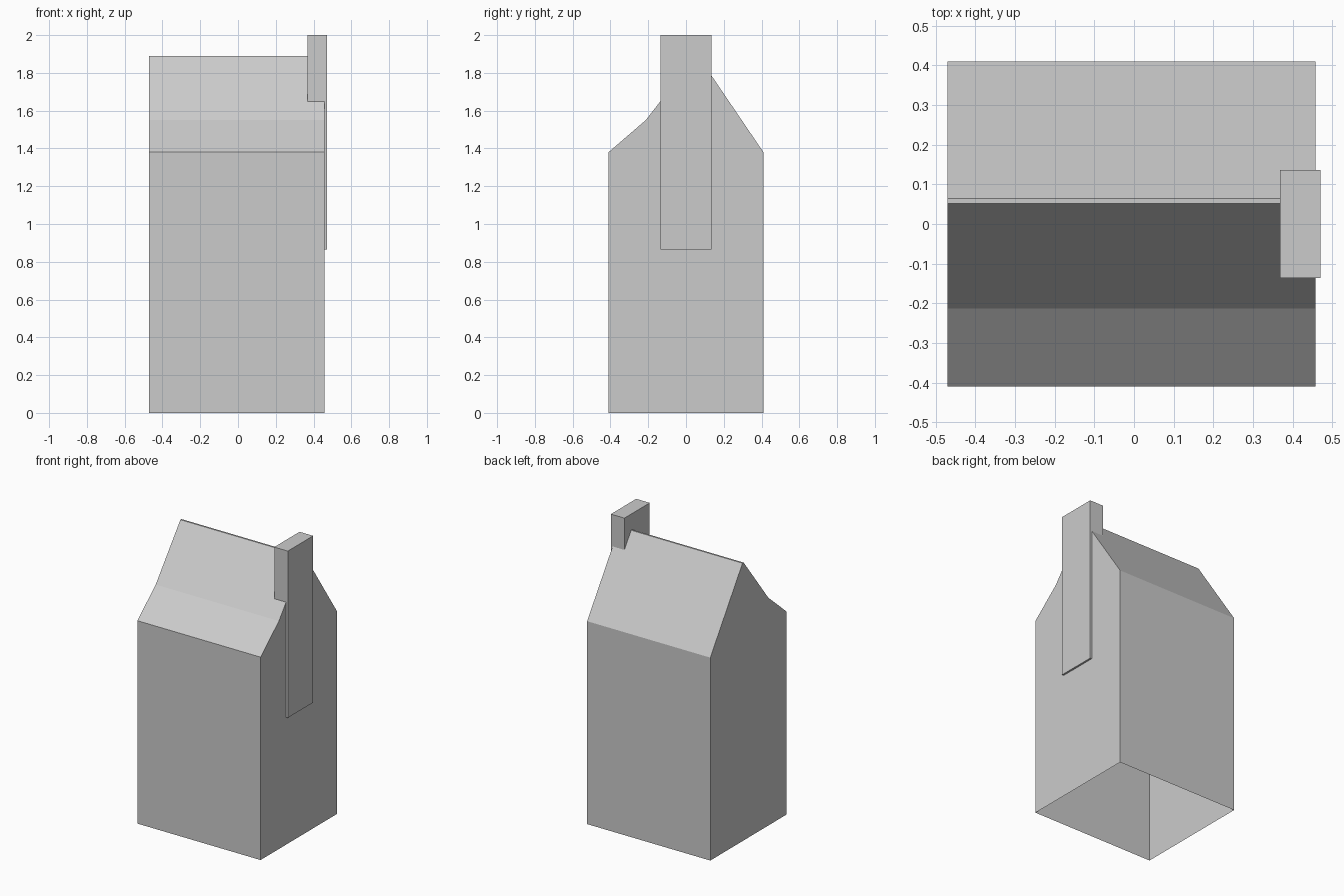
import bpy

cube = bpy.data.objects.get("Cube")
if cube:
    bpy.data.objects.remove(cube, do_unlink=True)

grey = bpy.data.materials.new("plain_grey")
grey.use_nodes = True
colour = (0.6, 0.6, 0.6, 1)
grey.diffuse_color = colour
grey.node_tree.nodes["Principled BSDF"].inputs["Base Color"].default_value = colour


def extrude_x(name, profile, x0, x1, open_edge=None):
    """Run a (y, z) profile along x, leaving one side open if asked."""
    n = len(profile)
    verts = [(x, y, z) for x in (x0, x1) for y, z in profile]
    faces = [tuple(range(n)), tuple(reversed(range(n, 2 * n)))]
    for i in range(n):
        j = (i + 1) % n
        if i != open_edge:
            faces.append((j, i, i + n, j + n))
    mesh = bpy.data.meshes.new(name)
    mesh.from_pydata(verts, [], faces)
    mesh.materials.append(grey)
    obj = bpy.data.objects.new(name, mesh)
    bpy.context.collection.objects.link(obj)
    return obj


# House shell: gabled profile with a kinked front slope, narrow ridge, open base
house = [(-0.41, 0), (-0.41, 1.38), (-0.213, 1.55), (0.052, 1.89),
         (0.064, 1.89), (0.41, 1.38), (0.41, 0)]
extrude_x("house_shell", house, -0.47, 0.457, open_edge=len(house) - 1)

# Chimney: slab standing slightly proud of the left gable wall
chimney = [(-0.136, 0.866), (-0.136, 2), (0.136, 2), (0.136, 0.866)]
extrude_x("chimney", chimney, 0.368, 0.47)
